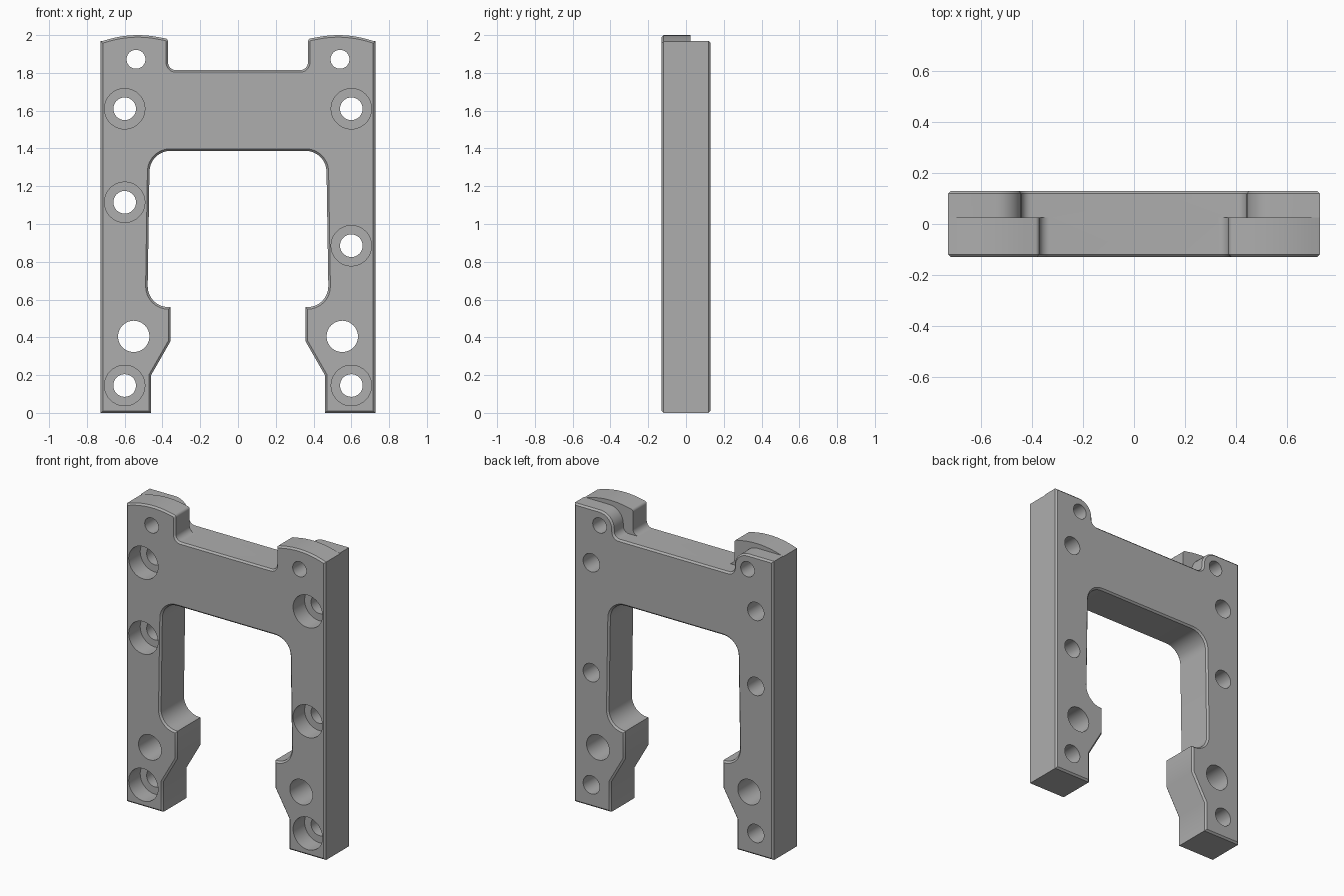
import bpy, bmesh, math
from mathutils import Vector, Matrix

cube = bpy.data.objects.get("Cube")
if cube:
    bpy.data.objects.remove(cube, do_unlink=True)

FRONT, STEP, BACK = -0.13, 0.025, 0.13
GREY = (0.42, 0.42, 0.42, 1)

metal = bpy.data.materials.new("plain grey")
metal.use_nodes = True
metal.diffuse_color = GREY
metal.node_tree.nodes["Principled BSDF"].inputs["Base Color"].default_value = GREY


def rounded(corners, steps=8):
    """Turn (x, z, radius) corners into an outline with tangent arcs."""
    out = []
    for i, (x, z, r) in enumerate(corners):
        p = Vector((x, z))
        if r == 0:
            out.append(p)
            continue
        a = (Vector(corners[i - 1][:2]) - p).normalized()
        b = (Vector(corners[(i + 1) % len(corners)][:2]) - p).normalized()
        half = a.angle(b) / 2
        centre = p + (a + b).normalized() * (r / math.sin(half))
        start = p + a * (r / math.tan(half)) - centre
        end = p + b * (r / math.tan(half)) - centre
        sweep = start.angle(end)
        for k in range(steps + 1):
            t = k / steps
            out.append(centre + (start * math.sin((1 - t) * sweep)
                                 + end * math.sin(t * sweep)) / math.sin(sweep))
    return out


def new_object(name, bm):
    bmesh.ops.recalc_face_normals(bm, faces=bm.faces)
    mesh = bpy.data.meshes.new(name)
    bm.to_mesh(mesh)
    bm.free()
    mesh.materials.append(metal)
    obj = bpy.data.objects.new(name, mesh)
    bpy.context.collection.objects.link(obj)
    return obj


def plate(name, half, y0, y1, rim_y):
    """Extrude a mirrored outline and chamfer the rim at rim_y."""
    mirrored = [(-x, z, r) for x, z, r in reversed(half)]
    bm = bmesh.new()
    verts = [bm.verts.new((p.x, y0, p.y)) for p in rounded(half + mirrored)]
    face = bm.faces.new(verts)
    ext = bmesh.ops.extrude_face_region(bm, geom=[face])
    for v in ext["geom"]:
        if isinstance(v, bmesh.types.BMVert):
            v.co.y = y1
    bmesh.ops.recalc_face_normals(bm, faces=bm.faces)
    rim = [e for e in bm.edges if all(abs(v.co.y - rim_y) < 1e-5 for v in e.verts)]
    bmesh.ops.bevel(bm, geom=rim, offset=0.011, segments=1, affect='EDGES')
    return new_object(name, bm)


def drills(name, holes, y0, y1):
    """One cutter mesh with a cylinder along y for every (x, z, radius)."""
    bm = bmesh.new()
    for x, z, r in holes:
        bmesh.ops.create_cone(
            bm, cap_ends=True, segments=40, radius1=r, radius2=r, depth=y1 - y0,
            matrix=Matrix.Translation((x, (y0 + y1) / 2, z))
            @ Matrix.Rotation(math.pi / 2, 4, 'X'))
    return new_object(name, bm)


def combine(target, other, operation):
    mod = target.modifiers.new(operation, 'BOOLEAN')
    mod.operation = operation
    mod.solver = 'EXACT'
    mod.object = other
    bpy.context.view_layer.objects.active = target
    bpy.ops.object.modifier_apply(modifier=mod.name)
    bpy.data.objects.remove(other, do_unlink=True)


# Leg outline shared by both layers: outer side, foot, hook, inner opening
leg = [(0.727, 0, 0), (0.46, 0, 0), (0.46, 0.2, 0), (0.357, 0.38, 0),
       (0.357, 0.56, 0), (0.48, 0.56, 0.11), (0.467, 1.387, 0.11)]

# Front layer with gently domed shoulders
dome = [(0.37 + 0.357 * k / 10, 2.0 - 0.9 * (0.37 + 0.357 * k / 10 - 0.53) ** 2, 0)
        for k in range(1, 11)]
front_half = [(0.37, 1.815, 0.04), (0.37, 1.98, 0.018)] + dome + leg

# Back layer with lower ears rounded around the top holes
back_half = [(0.44, 1.815, 0.04), (0.44, 1.97, 0.1), (0.727, 1.97, 0)] + leg

frame = plate("bracket_frame", front_half, FRONT, STEP, FRONT)
combine(frame, plate("back_layer", back_half, STEP, BACK, BACK), 'UNION')

# Screw holes with counterbores on the front, plus plain through holes
screws = [(-0.6, 1.61), (0.6, 1.61), (-0.6, 1.115), (0.6, 0.885),
          (-0.6, 0.145), (0.6, 0.145)]
through = [(x, z, 0.06) for x, z in screws]
for side in (-1, 1):
    through += [(side * 0.54, 1.872, 0.05), (side * 0.552, 0.405, 0.083)]
combine(frame, drills("holes", through, -0.3, 0.3), 'DIFFERENCE')
bores = [(x, z, 0.107) for x, z in screws]
combine(frame, drills("counterbores", bores, -0.3, FRONT + 0.12), 'DIFFERENCE')

bpy.ops.object.select_all(action='DESELECT')
frame.select_set(True)
bpy.context.view_layer.objects.active = frame
bpy.ops.object.shade_smooth_by_angle(angle=math.radians(30))
